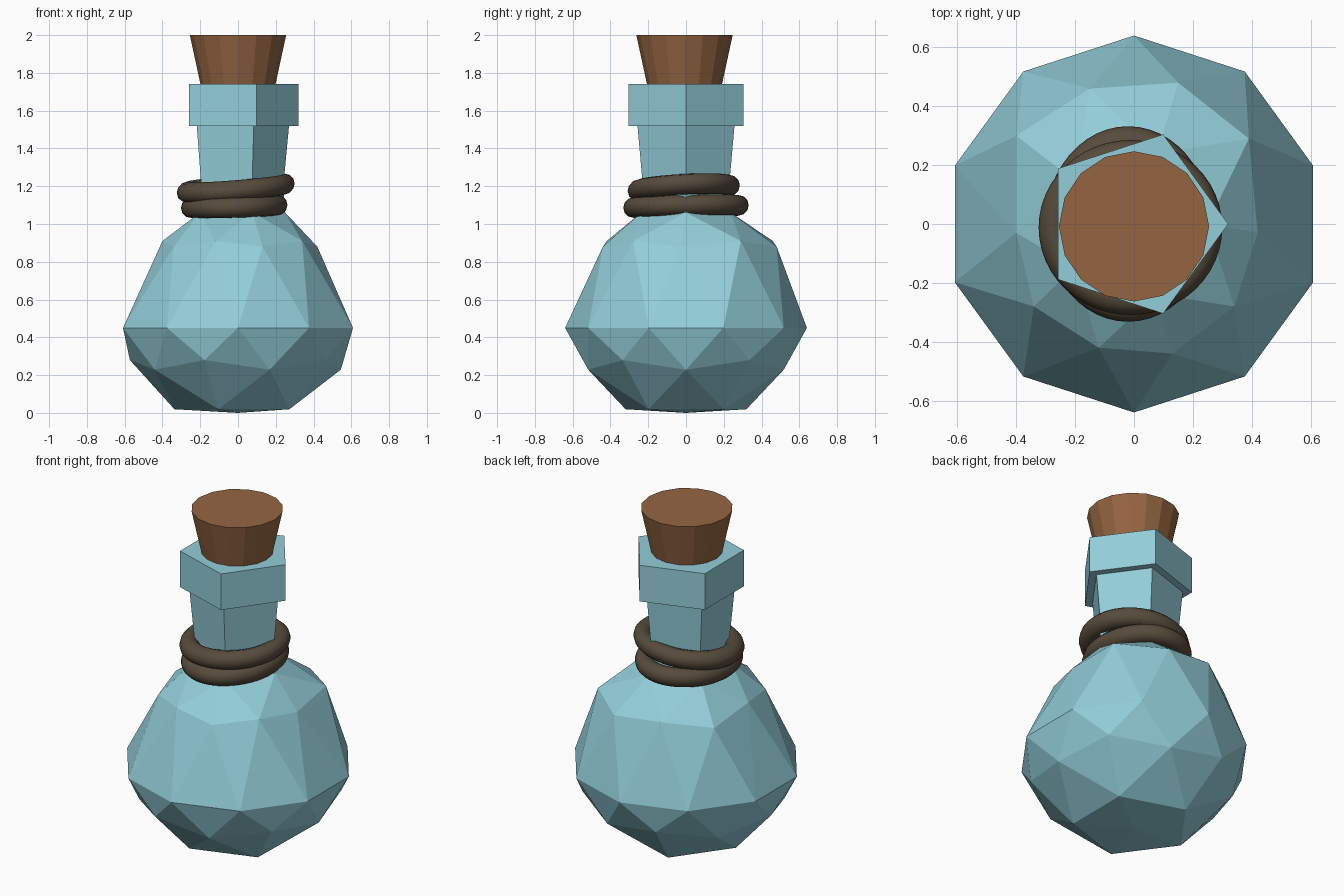
import bpy, bmesh, math

if "Cube" in bpy.data.objects:
    bpy.data.objects.remove(bpy.data.objects["Cube"])


def material(name, rgb):
    m = bpy.data.materials.new(name)
    m.diffuse_color = (*rgb, 1)
    m.use_nodes = True
    m.node_tree.nodes["Principled BSDF"].inputs["Base Color"].default_value = m.diffuse_color
    return m


glass = material("pale_blue_glass", (0.29, 0.61, 0.69))
cork_brown = material("cork_brown", (0.30, 0.13, 0.055))
rope_brown = material("rope_brown", (0.095, 0.07, 0.045))


def add_object(name, bm, mat, smooth=False):
    bmesh.ops.recalc_face_normals(bm, faces=bm.faces[:])
    me = bpy.data.meshes.new(name)
    bm.to_mesh(me)
    bm.free()
    me.materials.append(mat)
    for p in me.polygons:
        p.use_smooth = smooth
    ob = bpy.data.objects.new(name, me)
    bpy.context.collection.objects.link(ob)
    return ob


# Bottle: reshaped icosphere whose open top grows into a five-sided neck and collar
SHOULDER = [(0.42, -0.03), (0.39, 0.29), (0.15, 0.48), (-0.15, 0.46), (-0.40, 0.30),
            (-0.40, -0.03), (-0.34, -0.28), (-0.12, -0.42), (0.13, -0.44), (0.34, -0.28)]
bm = bmesh.new()
bmesh.ops.create_icosphere(bm, subdivisions=2, radius=1)
pole = max(bm.verts, key=lambda v: v.co.z)
bmesh.ops.delete(bm, geom=[pole], context='VERTS')
for v in bm.verts:
    x, y, h = v.co
    a = math.atan2(y, x)
    if h > 0.7:                     # base of the neck
        v.co = (0.25 * math.cos(a), 0.25 * math.sin(a), 1.06)
    elif h > 0.2:                   # uneven shoulder
        k = round(a / math.radians(36)) % 10
        v.co = (*SHOULDER[k], 0.91 if k % 2 else 0.88)
    elif h > -0.2:                  # widest ring
        v.co = (0.64 * x, 0.64 * y, 0.45)
    else:                           # rounded lower part with flattened base
        v.co = (0.64 * x, 0.64 * y, max(0.568 + 0.645 * h, 0.0))

edges = [e for e in bm.edges if e.is_boundary]
for r, z in [(0.24, 1.2), (0.27, 1.52), (0.32, 1.52), (0.32, 1.74)]:
    new = bmesh.ops.extrude_edge_only(bm, edges=edges)["geom"]
    edges = [g for g in new if isinstance(g, bmesh.types.BMEdge)]
    for v in {v for e in edges for v in e.verts}:
        a = math.atan2(v.co.y, v.co.x)
        v.co = (r * math.cos(a), r * math.sin(a), z)
bmesh.ops.contextual_create(bm, geom=edges)
add_object("bottle", bm, glass)

# Cork: tapered stopper
bm = bmesh.new()
bmesh.ops.create_cone(bm, cap_ends=True, segments=16, radius1=0.19, radius2=0.255, depth=0.3)
cork = add_object("cork", bm, cork_brown)
cork.location = (0, -0.008, 1.85)


# Rope: two tilted oval coils around the neck
def coil(name, center, rx, ry, tilt_x, tilt_y, thick=0.054, n=48, m=12):
    bm = bmesh.new()
    rings = []
    for i in range(n):
        a = math.tau * i / n
        ring = []
        for j in range(m):
            b = math.tau * j / m
            out = thick * math.cos(b)
            x, y = (rx + out) * math.cos(a), (ry + out) * math.sin(a)
            z = thick * math.sin(b) + tilt_x * x + tilt_y * y
            ring.append(bm.verts.new((center[0] + x, center[1] + y, center[2] + z)))
        rings.append(ring)
    for i in range(n):
        p, q = rings[i], rings[(i + 1) % n]
        for j in range(m):
            k = (j + 1) % m
            bm.faces.new((p[j], q[j], q[k], p[k]))
    return add_object(name, bm, rope_brown, smooth=True)


coil("lower_rope_coil", (-0.02, 0.0, 1.093), 0.228, 0.278, 0.03, 0.02)
coil("upper_rope_coil", (-0.012, -0.012, 1.19), 0.258, 0.243, 0.08, 0.05)
